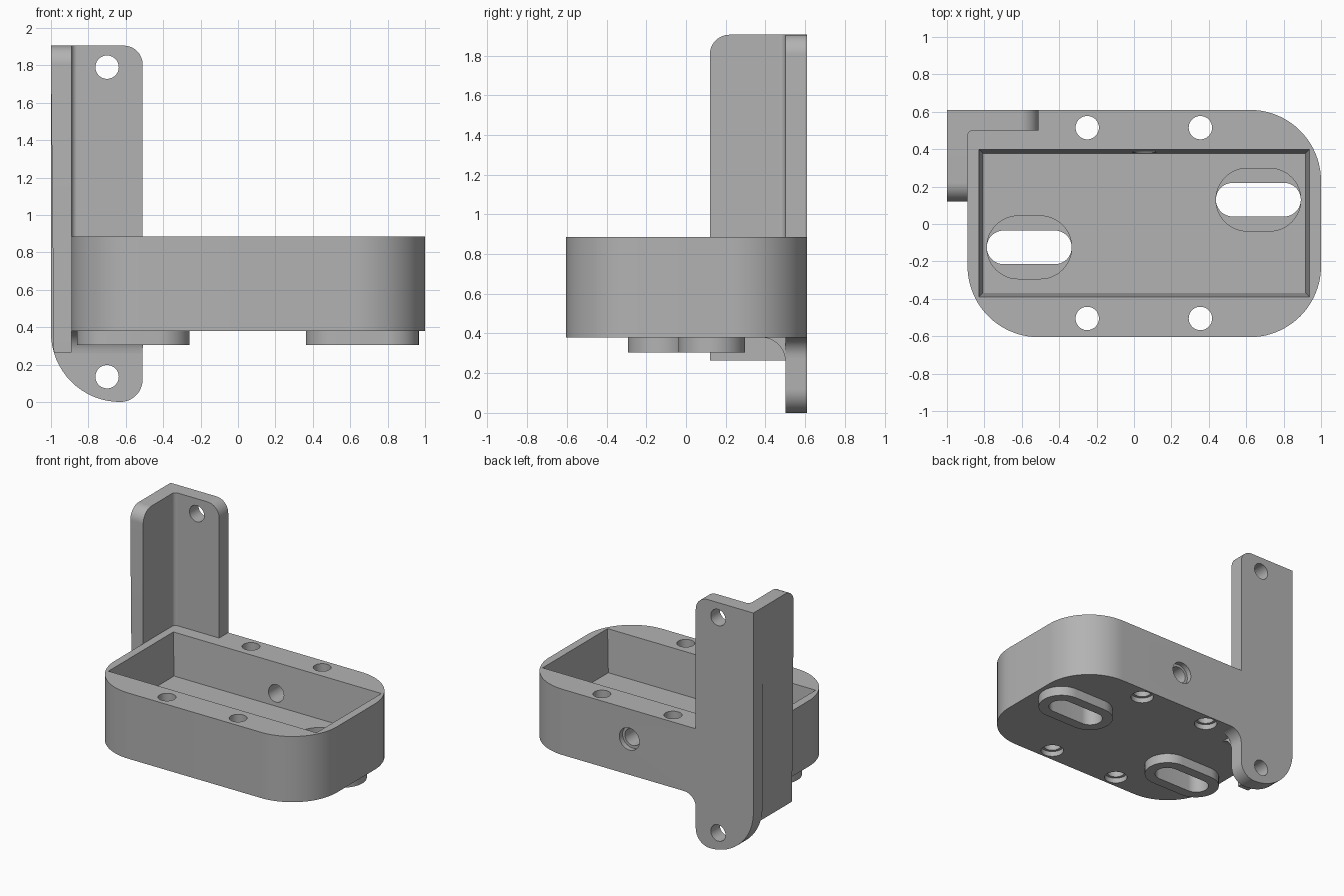
import bpy, bmesh, math
from mathutils import Vector

if "Cube" in bpy.data.objects:
    bpy.data.objects.remove(bpy.data.objects["Cube"])

grey = bpy.data.materials.new("plain_grey")
grey.diffuse_color = (0.45, 0.45, 0.45, 1)
grey.use_nodes = True
grey.node_tree.nodes["Principled BSDF"].inputs["Base Color"].default_value = grey.diffuse_color


def rounded(corners, steps=12):
    """Outline from (u, v, radius) corners, each rounded by its radius."""
    out = []
    n = len(corners)
    for i, (u, v, r) in enumerate(corners):
        p = Vector((u, v))
        if r == 0:
            out.append(p)
            continue
        a = (Vector(corners[i - 1][:2]) - p).normalized()
        b = (Vector(corners[(i + 1) % n][:2]) - p).normalized()
        c = p + (a + b) * r          # right-angled corners
        for k in range(steps + 1):
            t = k / steps * math.pi / 2
            out.append(c - b * r * math.cos(t) - a * r * math.sin(t))
    return out


def slot(cu, cv, hu, hv):
    """Stadium outline, or a circle when hu equals hv."""
    r = min(hu, hv)
    return rounded([(cu - hu, cv - hv, r), (cu + hu, cv - hv, r),
                    (cu + hu, cv + hv, r), (cu - hu, cv + hv, r)])


def prism(name, outline, axis, lo, hi):
    """Extrude an outline along an axis from lo to hi."""
    place = {"x": lambda u, v, w: (w, u, v),
             "y": lambda u, v, w: (u, w, v),
             "z": lambda u, v, w: (u, v, w)}[axis]
    pts = [p for i, p in enumerate(outline) if (p - outline[i - 1]).length > 1e-4]
    bm = bmesh.new()
    a = [bm.verts.new(place(p.x, p.y, lo)) for p in pts]
    b = [bm.verts.new(place(p.x, p.y, hi)) for p in pts]
    bm.faces.new(a)
    bm.faces.new(b)
    for i in range(len(pts)):
        bm.faces.new((a[i - 1], a[i], b[i], b[i - 1]))
    bmesh.ops.recalc_face_normals(bm, faces=bm.faces)
    me = bpy.data.meshes.new(name)
    bm.to_mesh(me)
    bm.free()
    ob = bpy.data.objects.new(name, me)
    bpy.context.collection.objects.link(ob)
    me.materials.append(grey)
    return ob


def cut(ob, cutter):
    """Subtract a cutter and remove it."""
    m = ob.modifiers.new("cut", "BOOLEAN")
    m.operation, m.solver, m.object = "DIFFERENCE", "EXACT", cutter
    bpy.context.view_layer.objects.active = ob
    bpy.ops.object.modifier_apply(modifier=m.name)
    bpy.data.objects.remove(cutter)


def cove(u, v, du, dv, r):
    """Concave fillet outline filling the corner at (u, v)."""
    c = Vector((u + du * r, v + dv * r))
    return [Vector((u, v))] + [
        c - Vector((du * r * math.sin(t), dv * r * math.cos(t)))
        for t in (k / 10 * math.pi / 2 for k in range(11))]


TOP, BASE, FLOOR = 0.885, 0.38, 0.56
SLOTS = [(-0.56, -0.125), (0.665, 0.13)]

# Tray block, notched at the back left for the bracket
tray = prism("tray", rounded([
    (-0.89, -0.605, 0.38), (1.0, -0.605, 0.38), (1.0, 0.61, 0.38),
    (-0.51, 0.61, 0), (-0.51, 0.5, 0), (-0.89, 0.5, 0)], 20), "z", BASE, TOP)

# Cavity with slightly drafted walls
cavity = prism("cavity_cutter", rounded([
    (-0.83, -0.39, 0), (0.94, -0.39, 0), (0.94, 0.4, 0), (-0.83, 0.4, 0)]),
    "z", FLOOR, TOP + 0.01)
for v in cavity.data.vertices:
    if v.co.z < TOP:
        v.co.x -= math.copysign(0.022, v.co.x)
        v.co.y -= math.copysign(0.022, v.co.y)
cut(tray, cavity)

# Screw holes, counterbored from below
for x in (-0.25, 0.355):
    for y in (-0.505, 0.515):
        cut(tray, prism("hole_cutter", slot(x, y, 0.0625, 0.0625), "z", 0.3, 1))
        cut(tray, prism("bore_cutter", slot(x, y, 0.082, 0.082), "z", 0.3, BASE + 0.04))

# Cable hole through the back wall
cut(tray, prism("hole_cutter", slot(0.055, 0.655, 0.065, 0.065), "y", 0.3, 0.7))
cut(tray, prism("bore_cutter", slot(0.055, 0.655, 0.085, 0.085), "y", 0.57, 0.7))

# Slots with wide pockets in the floor, and bosses underneath
for i, (x, y) in enumerate(SLOTS):
    cut(tray, prism("slot_cutter", slot(x, y, 0.227, 0.09), "z", 0.3, 0.7))
    cut(tray, prism("pocket_cutter", slot(x, y, 0.227, 0.168), "z", 0.46, 0.7))
    boss = prism(f"slot_boss_{i + 1}", slot(x, y, 0.302, 0.168), "z", 0.305, BASE)
    cut(boss, prism("slot_cutter", slot(x, y, 0.227, 0.09), "z", 0.2, 0.5))

# Back plate of the angle bracket
plate = prism("bracket_back_plate", rounded([
    (-1, 0, 0.37), (-0.51, 0, 0.12), (-0.51, 1.905, 0.1), (-1, 1.905, 0)], 16),
    "y", 0.5, 0.61)
for z in (0.135, 1.79):
    cut(plate, prism("hole_cutter", slot(-0.7, z, 0.0625, 0.0625), "y", 0.4, 0.7))

# Side plate of the angle bracket, its lower outer edge following the big curve
side = prism("bracket_side_plate", rounded([
    (0.12, 0.265, 0), (0.5, 0.265, 0), (0.5, 1.905, 0), (0.12, 1.905, 0.1)]),
    "x", -1, -0.89)
for v in side.data.vertices:
    if v.co.z < 0.3 and v.co.x < -0.95:
        v.co.x = -0.985

# Fillets: inside the angle, under the tray, and beside the back plate
prism("bracket_inner_fillet", cove(-0.89, 0.5, 1, -1, 0.03), "z", TOP, 1.905)
prism("under_tray_fillet", cove(0.5, BASE, -1, -1, 0.12), "x", -0.89, -0.51)
prism("plate_edge_fillet", cove(-0.51, BASE, 1, -1, 0.1), "y", 0.5, 0.61)

# Smooth the curved walls, keep hard edges
bpy.ops.object.select_all(action="SELECT")
bpy.context.view_layer.objects.active = tray
bpy.ops.object.shade_smooth_by_angle(angle=math.radians(30))
